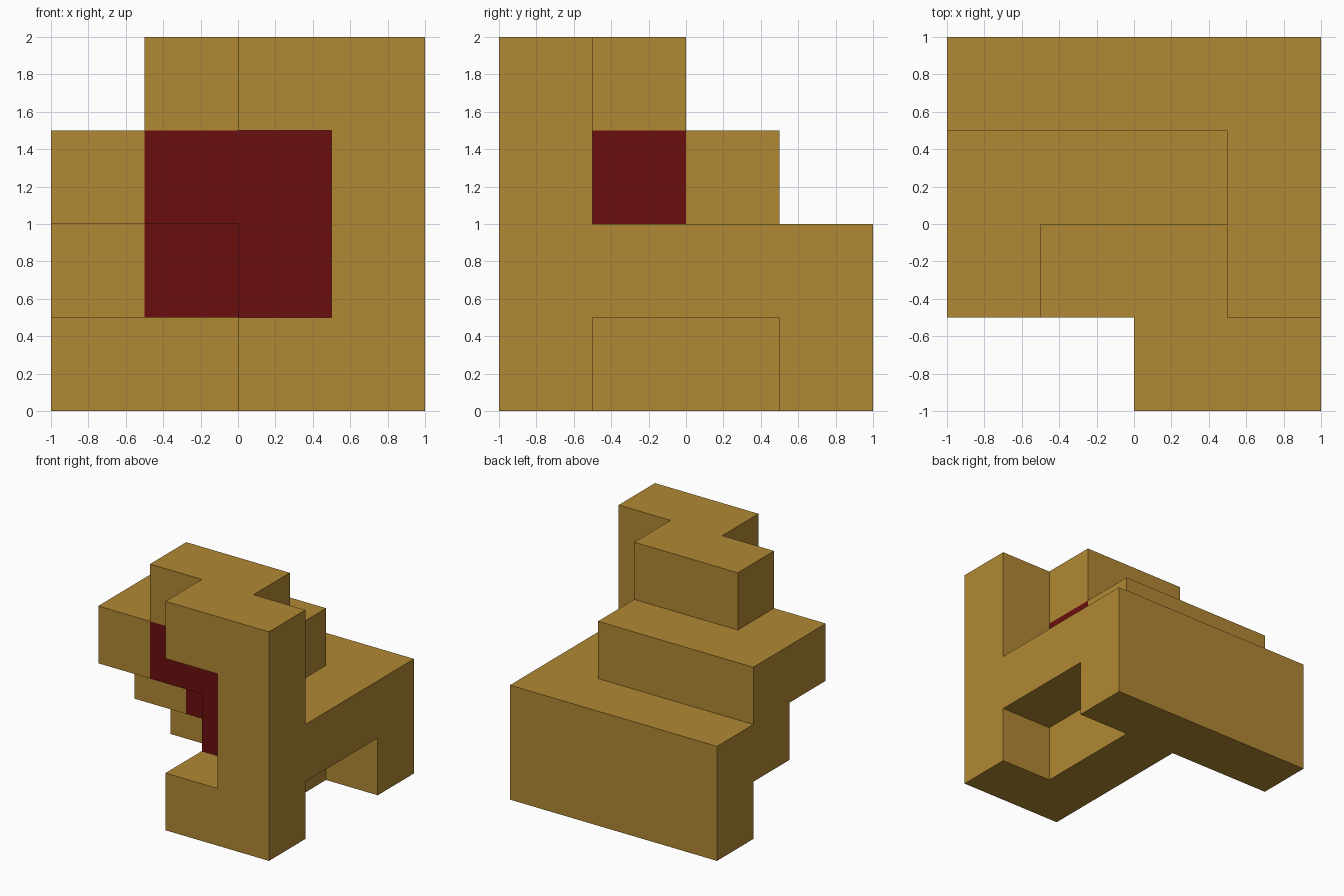
import bpy, bmesh
from mathutils import Vector

if "Cube" in bpy.data.objects:
    bpy.data.objects.remove(bpy.data.objects["Cube"])

CELL = 0.5


def material(name, rgb):
    m = bpy.data.materials.new(name)
    m.diffuse_color = (*rgb, 1)
    m.use_nodes = True
    m.node_tree.nodes["Principled BSDF"].inputs["Base Color"].default_value = m.diffuse_color
    return m


tan = material("tan wood", (0.44, 0.246, 0.034))
red = material("dark red", (0.147, 0.0045, 0.0045))


def block(lo, hi):
    """All grid cells from lo to hi, both included (x, y, z counted from left, front, bottom)."""
    return {(i, j, k) for i in range(lo[0], hi[0] + 1)
            for j in range(lo[1], hi[1] + 1) for k in range(lo[2], hi[2] + 1)}


# Each part is a set of blocks on a 4 x 4 x 4 grid
parts = {
    "back_wall": (tan, block((0, 3, 0), (3, 3, 1))),
    "front_frame": (tan, block((2, 0, 0), (3, 0, 0)) | block((3, 0, 1), (3, 0, 2))
                    | block((2, 0, 3), (3, 0, 3))),
    "top_bar": (tan, block((1, 1, 3), (2, 1, 3))),
    "floor_beam": (tan, block((2, 1, 0), (2, 2, 0))),
    "right_rail": (tan, block((3, 1, 1), (3, 2, 1))),
    "middle_step": (tan, block((0, 2, 2), (2, 2, 2)) | block((0, 1, 2), (0, 1, 2))
                    | block((0, 2, 1), (0, 2, 1))),
    "red_core": (red, block((1, 1, 2), (2, 1, 2)) | block((2, 1, 1), (2, 2, 1))
                 | block((1, 2, 1), (1, 2, 1))),
}
solid = set().union(*(cells for _, cells in parts.values()))


def build(name, mat, cells):
    """Skin a part: keep only cell sides that face open space, then merge flat areas."""
    bm = bmesh.new()
    for c in cells:
        centre = (Vector(c) + Vector((0.5, 0.5, 0.5))) * CELL - Vector((1, 1, 0))
        for axis in range(3):
            for sign in (-1, 1):
                n = Vector((0, 0, 0))
                n[axis] = sign
                if tuple(int(a + b) for a, b in zip(c, n)) in solid:
                    continue
                u = Vector((0, 0, 0))
                u[(axis + 1) % 3] = 1
                v = n.cross(u)
                h = CELL / 2
                bm.faces.new([bm.verts.new(centre + h * (n + a * u + b * v))
                              for a, b in ((-1, -1), (1, -1), (1, 1), (-1, 1))])
    bmesh.ops.remove_doubles(bm, verts=bm.verts, dist=0.001)
    bmesh.ops.dissolve_limit(bm, angle_limit=0.01, verts=bm.verts, edges=bm.edges)
    mesh = bpy.data.meshes.new(name)
    bm.to_mesh(mesh)
    bm.free()
    mesh.materials.append(mat)
    bpy.context.collection.objects.link(bpy.data.objects.new(name, mesh))


for part, (mat, cells) in parts.items():
    build(part, mat, cells)
